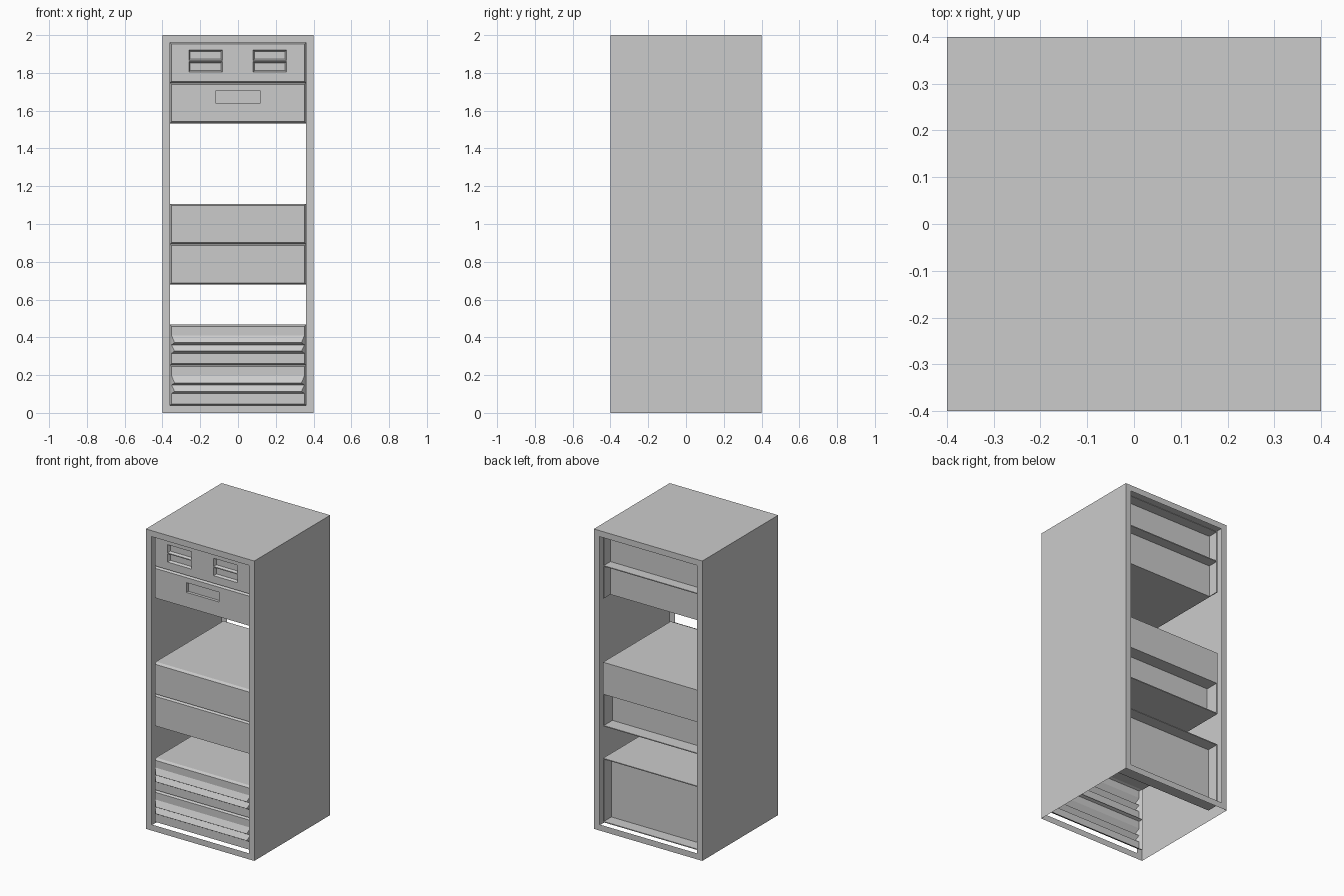
import bpy, bmesh

if "Cube" in bpy.data.objects:
    bpy.data.objects.remove(bpy.data.objects["Cube"])

P = 1.92 / 9            # height of one rack slot
W = 0.36                # half width of the opening
FRONT, REAR = -0.37, 0.36


def slot(k):
    return 0.04 + k * P


def finish(bm, name):
    me = bpy.data.meshes.new(name)
    bm.normal_update()
    bm.to_mesh(me)
    bm.free()
    ob = bpy.data.objects.new(name, me)
    bpy.context.collection.objects.link(ob)
    return ob


def rect(bm, w, z0, z1, y):
    return [bm.verts.new((x, y, z)) for x, z in ((-w, z0), (w, z0), (w, z1), (-w, z1))]


def bridge(bm, a, b, sides=(0, 1, 2, 3)):
    for i in sides:
        j = (i + 1) % 4
        bm.faces.new((a[i], b[i], b[j], a[j]))


def plate(name, x0, x1, y0, y1, z0, z1):
    bm = bmesh.new()
    bmesh.ops.create_cube(bm, size=1)
    for v in bm.verts:
        v.co = ((x0 + x1) / 2 + v.co.x * (x1 - x0),
                (y0 + y1) / 2 + v.co.y * (y1 - y0),
                (z0 + z1) / 2 + v.co.z * (z1 - z0))
    return finish(bm, name)


def rear_rim(name, z0, z1, y, parts):
    # thin plates running from the rear panel to the back
    t = 0.006
    if "b" in parts:
        plate(name + "_bottom_lip", -W, W, y, REAR, z0, z0 + t)
    if "t" in parts:
        plate(name + "_top_lip", -W, W, y, REAR, z1 - t, z1)
    if "s" in parts:
        plate(name + "_left_lip", -W, -W + t, y, REAR, z0, z1)
        plate(name + "_right_lip", W - t, W, y, REAR, z0, z1)


def unit(name, k, back, holes=(), edge=0.006, rim=""):
    # box with chamfered front and optional pockets in the face
    z0, z1, c = slot(k), slot(k + 1), 0.008
    bm = bmesh.new()
    nose = rect(bm, W - c, z0 + c, z1 - c, FRONT)
    body = rect(bm, W, z0, z1, FRONT + 0.02)
    rear = rect(bm, W, z0, z1, back)
    bridge(bm, nose, body)
    bridge(bm, body, rear)
    bm.faces.new(rear[::-1])
    xs = sorted({-W + c, W - c} | {x for h in holes for x in h[:2]})
    zs = sorted({z0 + c, z1 - c} | {z for h in holes for z in h[2:]})
    grid = [[bm.verts.new((x, FRONT, z)) for x in xs] for z in zs]
    pockets = []
    for j in range(len(zs) - 1):
        for i in range(len(xs) - 1):
            f = bm.faces.new((grid[j][i], grid[j][i + 1], grid[j + 1][i + 1], grid[j + 1][i]))
            if (xs[i], xs[i + 1], zs[j], zs[j + 1]) in holes:
                pockets.append(f)
    bm.normal_update()
    if pockets:
        bmesh.ops.inset_individual(bm, faces=pockets, thickness=edge, depth=-0.018)
    bmesh.ops.remove_doubles(bm, verts=bm.verts, dist=1e-5)
    finish(bm, name)
    rear_rim(name, z0, z1, back, rim)


def louver_panel(name, k):
    # open sheet with two pointed ridges across the face
    z0, z1, c = slot(k), slot(k + 1), 0.008
    w = W - c
    rows = [(z0 + c, FRONT, w), (z0 + 0.062, FRONT, w), (z0 + 0.074, FRONT - 0.02, w - 0.016),
            (z0 + 0.107, FRONT, w), (z0 + 0.119, FRONT - 0.02, w - 0.016),
            (z0 + 0.157, FRONT, w), (z1 - c, FRONT, w)]
    bm = bmesh.new()
    vs = [(bm.verts.new((-h, y, z)), bm.verts.new((h, y, z))) for z, y, h in rows]
    for a, b in zip(vs, vs[1:]):
        bm.faces.new((a[0], a[1], b[1], b[0]))
    for n in (2, 4):
        bm.faces.new((vs[n - 1][0], vs[n][0], vs[n + 1][0]))
        bm.faces.new((vs[n + 1][1], vs[n][1], vs[n - 1][1]))
    nose = [vs[0][0], vs[0][1], vs[-1][1], vs[-1][0]]
    bridge(bm, nose, rect(bm, W, z0, z1, FRONT + 0.02))
    finish(bm, name)


# cabinet: sheet shell, open underneath, with a border front and back
bm = bmesh.new()
fi, fo = rect(bm, W, 0.04, 1.96, -0.4), rect(bm, 0.4, 0, 2, -0.4)
bo, bi = rect(bm, 0.4, 0, 2, 0.4), rect(bm, W, 0.04, 1.96, 0.4)
bridge(bm, fi, fo)
bridge(bm, fo, bo, (1, 2, 3))
bridge(bm, bo, bi)
finish(bm, "cabinet_shell")

# top unit with two pairs of pockets, and the drawer below it
bays = tuple((x0, x1, a, b) for x0, x1 in ((-0.26, -0.083), (0.08, 0.257))
             for a, b in ((1.805, 1.86), (1.866, 1.921)))
unit("top_bay_unit", 8, 0.29, bays, 0.01, "bts")
unit("handle_drawer", 7, 0.29, ((-0.12, 0.12, 1.64, 1.705),), 0.001, "s")

# plain units in the middle
unit("middle_upper_unit", 4, REAR)
unit("middle_lower_unit", 3, 0.27, rim="bs")

# louvered unit at the bottom, hollow and without a floor
for k, n in enumerate(("lower", "upper")):
    louver_panel(n + "_louver_panel", k)
plate("louver_unit_top", -W, W, FRONT + 0.02, REAR, slot(2) - 0.006, slot(2))
plate("louver_unit_rear_panel", -W, W, 0.275, 0.281, slot(0), slot(2) - 0.006)
rear_rim("louver_unit", slot(0), slot(2) - 0.006, 0.281, "bs")
